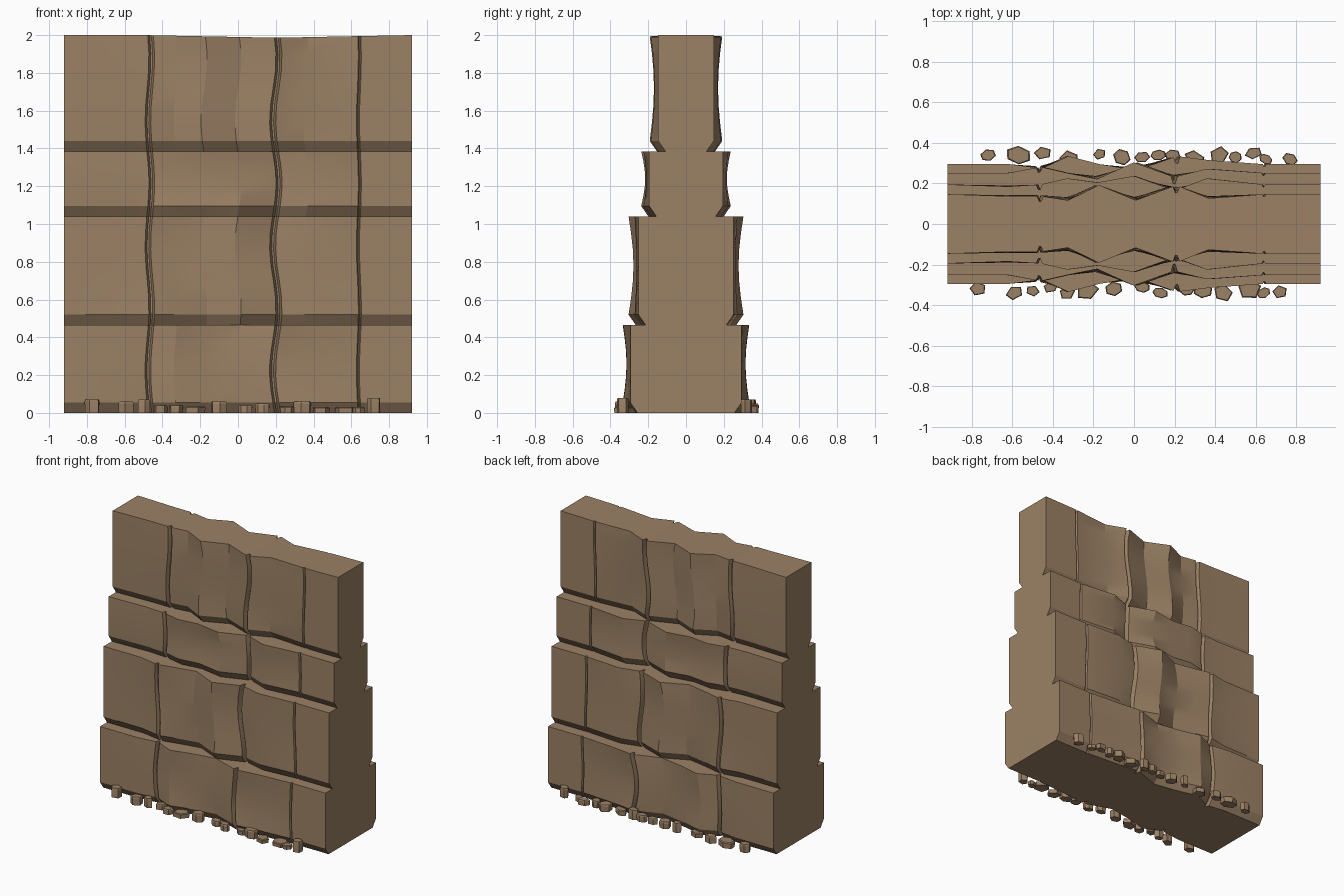
import bpy, bmesh, math, random

random.seed(4)
cube = bpy.data.objects.get("Cube")
if cube:
    bpy.data.objects.remove(cube, do_unlink=True)

mat = bpy.data.materials.new("sandy brown rock")
mat.use_nodes = True
color = (0.33, 0.22, 0.13, 1)
mat.diffuse_color = color
mat.node_tree.nodes["Principled BSDF"].inputs["Base Color"].default_value = color

HALF = 0.92
ANCHORS = [-HALF, -0.62, -0.46, -0.33, -0.18, 0, 0.2, 0.36, 0.64, HALF]
# vertical cracks: position, half width, depth
CRACKS = [(-0.467, 0.015, 0.025), (0.2, 0.016, 0.035), (0.64, 0.008, 0.012)]
# strata: bottom, top, half depth, bulge at each anchor
STRATA = [
    (0.0, 0.465, 0.295, [0, 0, -.02, .04, 0, -.03, .04, .02, 0, 0]),
    (0.465, 1.04, 0.252, [0, 0, .03, 0, -.03, .052, -.02, .02, 0, 0]),
    (1.04, 1.385, 0.195, [0, -.01, 0, .03, .01, .042, -.03, .03, 0, 0]),
    (1.385, 2.0, 0.147, [0, -.01, -.01, -.03, .045, -.03, .045, -.02, 0, 0]),
]


def bulge(x, values):
    for i in range(len(ANCHORS) - 1):
        a, b = ANCHORS[i], ANCHORS[i + 1]
        if a <= x <= b:
            t = (x - a) / (b - a)
            return values[i] + t * (values[i + 1] - values[i])
    return 0


def groove(x):
    return sum(d for c, w, d in CRACKS if abs(x - c) < w / 2)


def sway(x, z):
    # sideways drift of the inner columns
    if abs(x) > 0.9:
        return 0
    return 0.017 * math.sin(z * 9.5 + 2.6) * (0.3 if x > 0.5 else 0.6 + 0.4 * (x > -0.3))


def column_profile(x):
    points = []
    for bottom, top, depth, values in STRATA:
        b = bulge(x, values)
        points.append((bottom, depth - 0.038 + b - groove(x)))
        for k in range(7):
            t = k / 6
            z = bottom + 0.055 + t * (top - bottom - 0.055)
            y = depth + b * (1 - 0.5 * math.sin(math.pi * t)) - groove(x)
            if top == 2 and k == 6:
                z -= 0.014 * max(0, 1 - abs(x - 0.2) / 0.7)
            points.append((z, y))
    return points


def finish(obj, angle):
    obj.data.materials.append(mat)
    bpy.ops.object.select_all(action='DESELECT')
    obj.select_set(True)
    bpy.context.view_layer.objects.active = obj
    bpy.ops.object.shade_smooth_by_angle(angle=math.radians(angle))


def add_object(name, bm, angle):
    bmesh.ops.recalc_face_normals(bm, faces=bm.faces)
    mesh = bpy.data.meshes.new(name)
    bm.to_mesh(mesh)
    bm.free()
    obj = bpy.data.objects.new(name, mesh)
    bpy.context.collection.objects.link(obj)
    finish(obj, angle)


# Layered cliff wall, lofted along x, alike on front and back
columns = [x for x in ANCHORS if x not in (-0.46, 0.2, 0.64)]
for c, w, d in CRACKS:
    columns += [c - w, c - w * 0.3, c + w * 0.3, c + w]
columns.sort()
bm = bmesh.new()
rings = []
for x in columns:
    profile = column_profile(x)
    outline = [(-y, z) for z, y in profile] + [(y, z) for z, y in reversed(profile)]
    rings.append([bm.verts.new((x + sway(x, z), y, z)) for y, z in outline])
count = len(rings[0])
for r, s in zip(rings, rings[1:]):
    for i in range(count):
        j = (i + 1) % count
        bm.faces.new((r[i], s[i], s[j], r[j]))
bm.faces.new(rings[0])
bm.faces.new(rings[-1])
add_object("cliff_wall", bm, 20)


# Loose stones along both feet of the wall
def stone(bm, x, y, radius, height):
    sides = random.randint(5, 7)
    turn = random.uniform(0, 6)
    stretch = random.uniform(0.65, 0.9)
    tilt = random.uniform(-0.5, 0.5)
    levels = []
    for z, scale in ((0, 0.95), (height * 0.85, 1), (height, 0.88)):
        ring = []
        for i in range(sides):
            a = turn + math.tau * i / sides
            u, v = math.cos(a) * radius * scale, math.sin(a) * radius * stretch * scale
            ring.append(bm.verts.new((x + u * math.cos(tilt) - v * math.sin(tilt),
                                      y + u * math.sin(tilt) + v * math.cos(tilt), z)))
        levels.append(ring)
    for r, s in zip(levels, levels[1:]):
        for i in range(sides):
            j = (i + 1) % sides
            bm.faces.new((r[i], r[j], s[j], s[i]))
    bm.faces.new(levels[0])
    bm.faces.new(levels[-1])


# x, distance from centre, radius, height
FRONT = [(-.77, .32, .042, .07), (-.59, .34, .045, .06), (-.5, .33, .035, .07),
         (-.41, .31, .04, .04), (-.33, .34, .04, .04), (-.23, .33, .06, .035),
         (-.1, .32, .045, .06), (.04, .31, .04, .04), (.13, .34, .04, .05),
         (.26, .32, .04, .035), (.34, .33, .05, .06), (.44, .34, .05, .03),
         (.57, .32, .06, .03), (.64, .34, .035, .03), (.72, .335, .038, .08)]
BACK = [(-.72, .34, .04, .06), (-.57, .34, .065, .045), (-.45, .35, .045, .05),
        (-.32, .32, .05, .035), (-.17, .345, .033, .07), (-.06, .33, .045, .05),
        (.04, .33, .04, .04), (.12, .34, .04, .05), (.19, .34, .04, .07),
        (.3, .325, .055, .04), (.42, .34, .05, .05), (.5, .33, .033, .05),
        (.59, .35, .045, .04), (.65, .32, .035, .03), (.77, .32, .04, .07)]
for name, side, stones in (("front_stones", -1, FRONT), ("back_stones", 1, BACK)):
    bm = bmesh.new()
    for x, y, radius, height in stones:
        stone(bm, x, side * y, radius, height)
    add_object(name, bm, 20)
